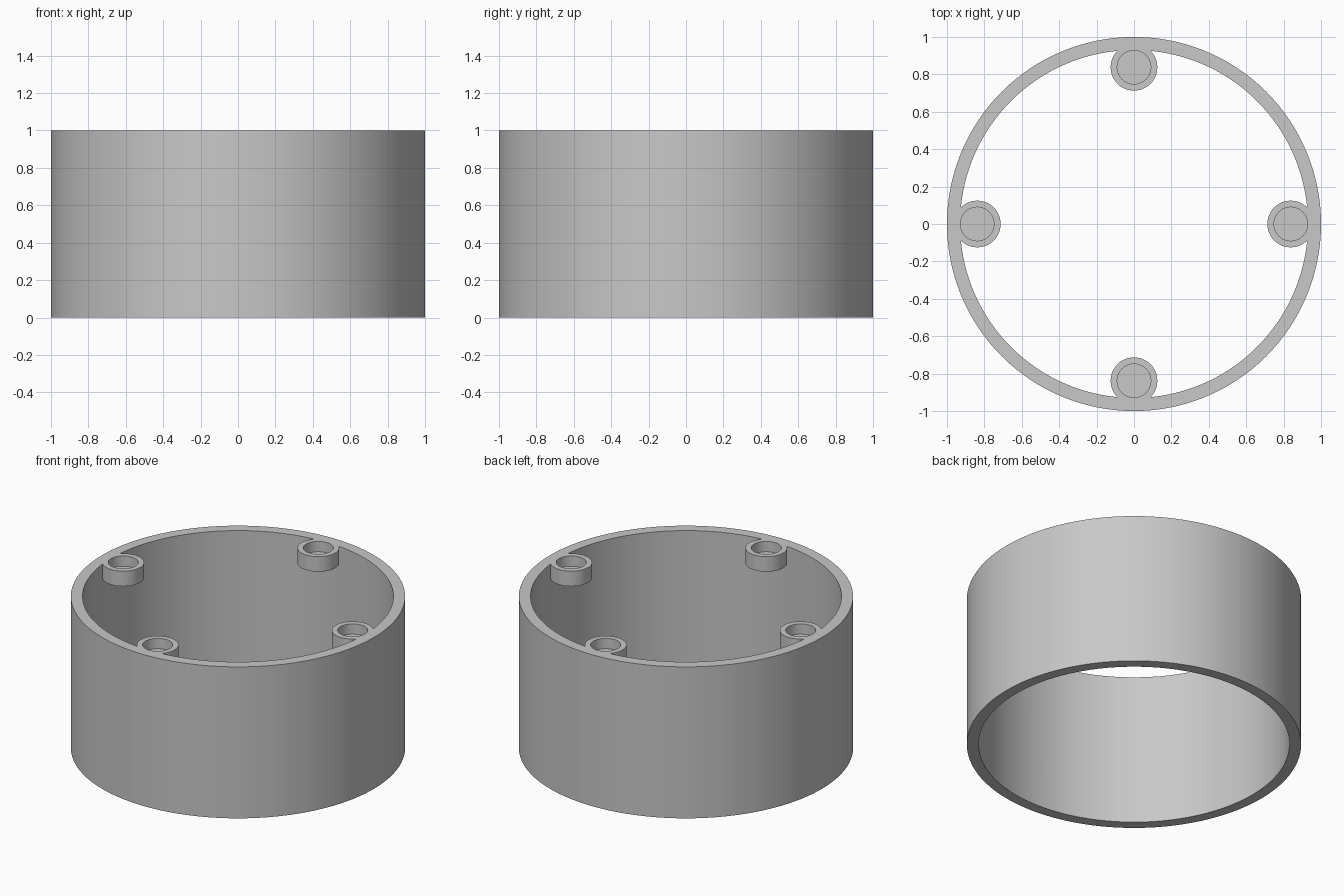
import bpy, bmesh, math

cube = bpy.data.objects.get("Cube")
if cube:
    bpy.data.objects.remove(cube, do_unlink=True)

HEIGHT, OUTER, INNER = 1.0, 1.0, 0.93
BOSS_R, HOLE_R, BOSS_OFFSET = 0.125, 0.09, 0.838
BOSS_H, HOLE_DEPTH = 0.1, 0.068

grey = bpy.data.materials.new("plain_grey")
grey.use_nodes = True
colour = (0.58, 0.58, 0.58, 1)
grey.diffuse_color = colour
grey.node_tree.nodes["Principled BSDF"].inputs["Base Color"].default_value = colour


def cylinder(name, radius, bottom, top, x=0, y=0, sides=48):
    bpy.ops.mesh.primitive_cylinder_add(
        vertices=sides, radius=radius, depth=top - bottom,
        location=(x, y, (bottom + top) / 2))
    obj = bpy.context.object
    obj.name = name
    obj.data.materials.append(grey)
    return obj


def combine(target, tool, operation):
    mod = target.modifiers.new(operation.lower(), "BOOLEAN")
    mod.operation, mod.object, mod.solver = operation, tool, "EXACT"
    bpy.ops.object.select_all(action="DESELECT")
    bpy.context.view_layer.objects.active = target
    target.select_set(True)
    bpy.ops.object.modifier_apply(modifier=mod.name)
    bpy.data.objects.remove(tool, do_unlink=True)


# Open tube wall
housing = cylinder("round_housing", OUTER, 0, HEIGHT, sides=128)
bore = cylinder("bore_cutter", INNER, -0.1, HEIGHT + 0.1, sides=128)
combine(housing, bore, "DIFFERENCE")

# Four screw bosses flush with the rim, each with a blind hole
spots = [(BOSS_OFFSET * math.cos(i * math.pi / 2),
          BOSS_OFFSET * math.sin(i * math.pi / 2)) for i in range(4)]
for x, y in spots:
    boss = cylinder("screw_boss", BOSS_R, HEIGHT - BOSS_H, HEIGHT, x, y)
    combine(housing, boss, "UNION")
for x, y in spots:
    hole = cylinder("hole_cutter", HOLE_R, HEIGHT - HOLE_DEPTH, HEIGHT + 0.1, x, y)
    combine(housing, hole, "DIFFERENCE")

# Centre the origin at the base and smooth the round walls
bpy.ops.object.select_all(action="DESELECT")
bpy.context.view_layer.objects.active = housing
housing.select_set(True)
bpy.ops.object.transform_apply(location=True, rotation=True, scale=True)
bpy.ops.object.shade_smooth_by_angle(angle=math.radians(30))
